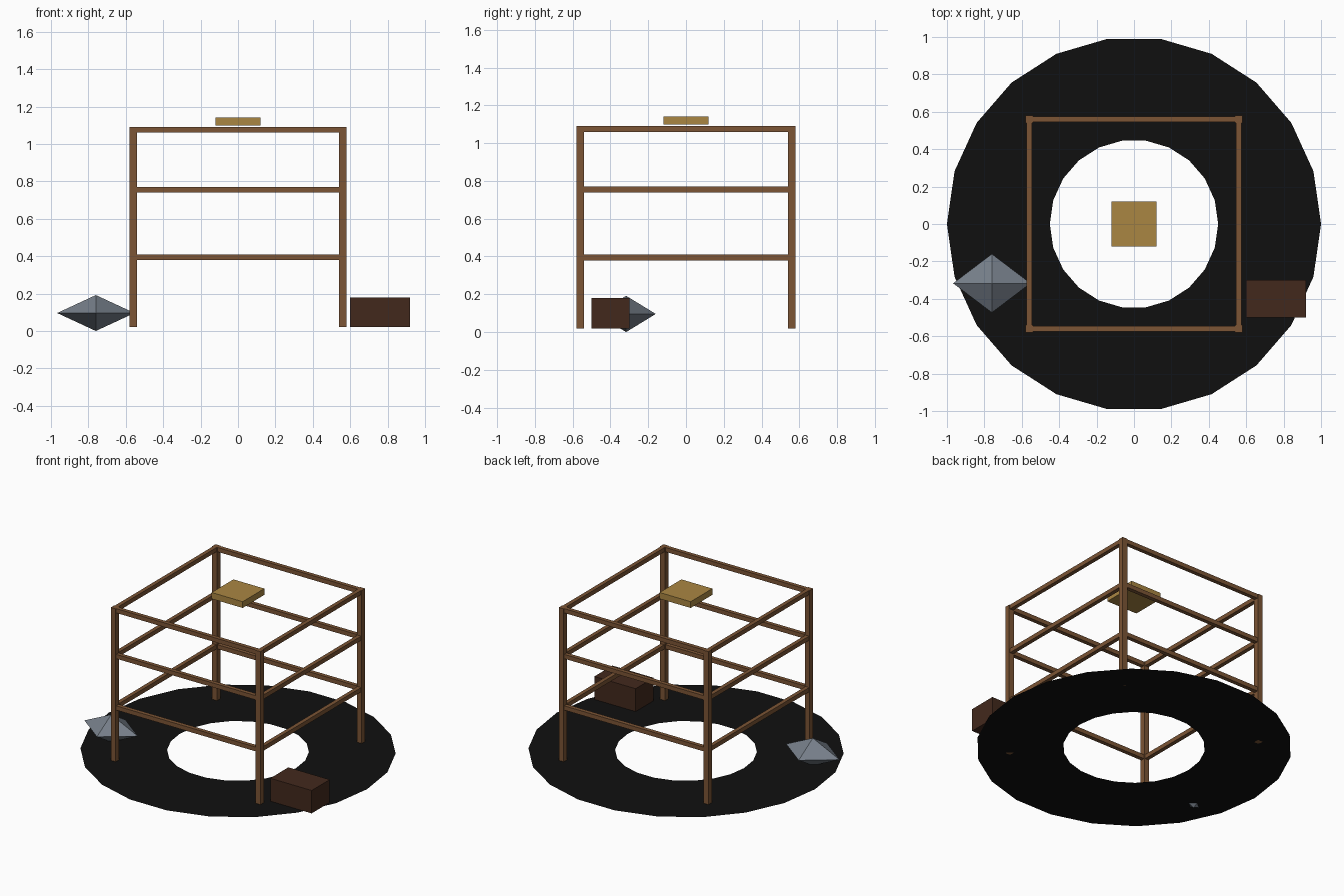
import bpy, bmesh
from math import cos, sin, tau
from mathutils import Matrix

if "Cube" in bpy.data.objects:
    bpy.data.objects.remove(bpy.data.objects["Cube"])


def material(name, rgb):
    m = bpy.data.materials.new(name)
    m.diffuse_color = (*rgb, 1)
    m.use_nodes = True
    m.node_tree.nodes["Principled BSDF"].inputs["Base Color"].default_value = m.diffuse_color
    return m


WOOD = material("wood", (0.20, 0.09, 0.035))
DARK = material("dark_wood", (0.055, 0.022, 0.012))
GOLD = material("gold", (0.40, 0.24, 0.055))
STONE = material("stone", (0.18, 0.21, 0.25))
BLACK = material("black", (0.005, 0.005, 0.005))


def finish(name, bm, mat):
    bmesh.ops.recalc_face_normals(bm, faces=bm.faces)
    me = bpy.data.meshes.new(name)
    bm.to_mesh(me)
    bm.free()
    me.materials.append(mat)
    ob = bpy.data.objects.new(name, me)
    bpy.context.collection.objects.link(ob)
    return ob


def box(name, centre, size, mat):
    bm = bmesh.new()
    bmesh.ops.create_cube(bm, size=1, matrix=Matrix.Translation(centre) @ Matrix.Diagonal((*size, 1)))
    return finish(name, bm, mat)


# Flat ground ring, 22 sides
GROUND, SIDES = 0.02, 22
bm = bmesh.new()
rings = [[bm.verts.new((r * cos(tau * i / SIDES), r * sin(tau * i / SIDES), GROUND))
          for i in range(SIDES)] for r in (0.45, 1.0)]
for i in range(SIDES):
    j = (i + 1) % SIDES
    bm.faces.new((rings[0][i], rings[1][i], rings[1][j], rings[0][j]))
finish("ground_ring", bm, BLACK)

# Corner posts
HALF, TOP = 0.56, 1.09
for sx, side in ((-1, "left"), (1, "right")):
    for sy, end in ((-1, "front"), (1, "back")):
        box(f"post_{end}_{side}", (sx * HALF, sy * HALF, (GROUND + TOP) / 2),
            (0.038, 0.038, TOP - GROUND), WOOD)

# Three levels of rails around the frame
for z, level in ((0.395, "lower"), (0.755, "middle"), (1.075, "upper")):
    for s, end, side in ((-1, "front", "left"), (1, "back", "right")):
        box(f"{level}_rail_{end}", (0, s * HALF, z), (2 * HALF, 0.028, 0.03), WOOD)
        box(f"{level}_rail_{side}", (s * HALF, 0, z), (0.028, 2 * HALF, 0.03), WOOD)

# Floating top plate and ground crate
box("top_plate", (0, 0, 1.12), (0.24, 0.24, 0.044), GOLD)
box("crate", (0.76, -0.40, 0.10), (0.32, 0.20, 0.16), DARK)

# Eight-sided stone
bm = bmesh.new()
bmesh.ops.create_uvsphere(bm, u_segments=4, v_segments=2, radius=1,
                          matrix=Matrix.Translation((-0.76, -0.317, 0.096)) @ Matrix.Diagonal((0.207, 0.157, 0.096, 1)))
finish("stone", bm, STONE)
